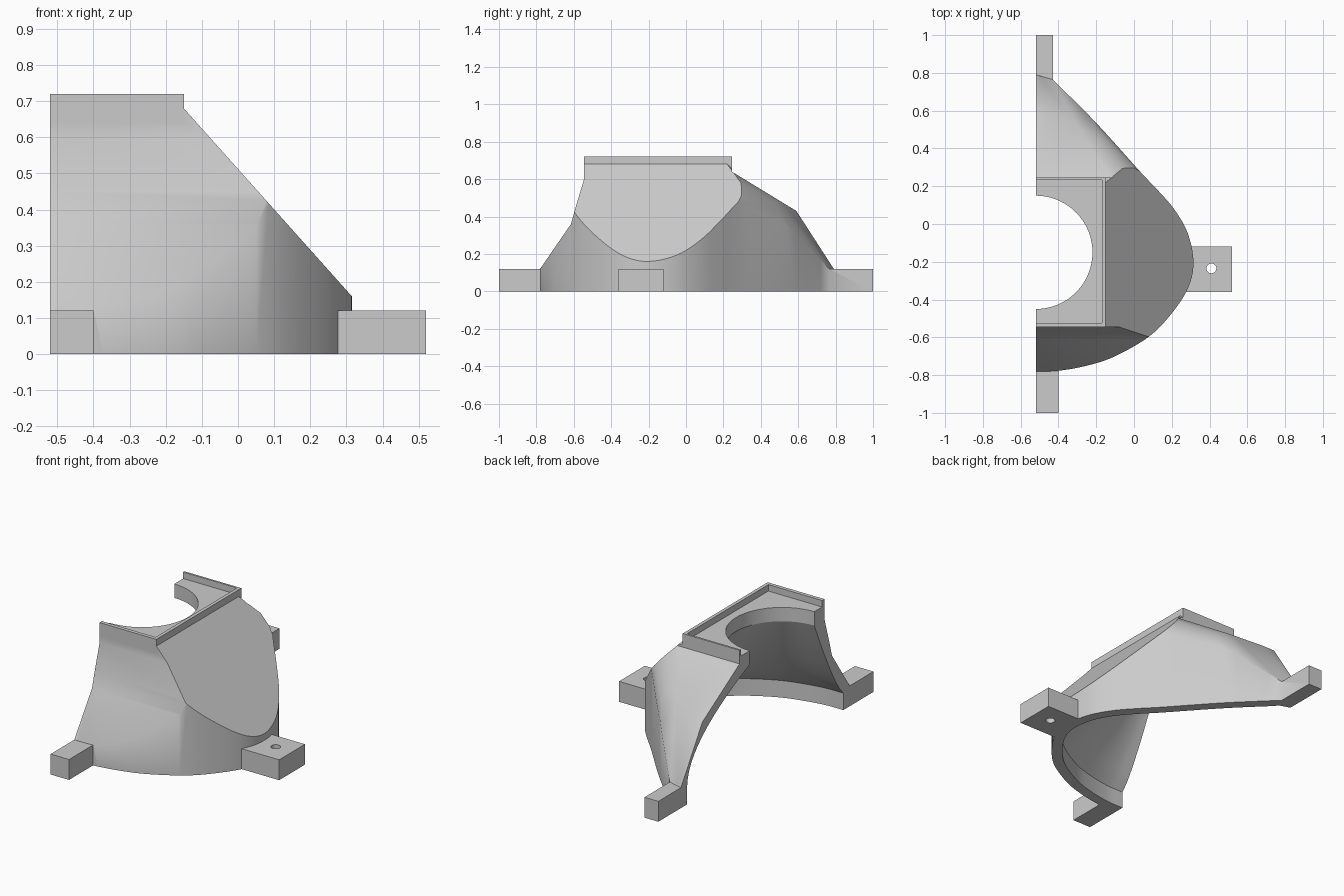
import bpy, bmesh, math
from mathutils import Vector

cube = bpy.data.objects.get("Cube")
if cube:
    bpy.data.objects.remove(cube)

grey = bpy.data.materials.new("plain_grey")
grey.use_nodes = True
grey.diffuse_color = (0.6, 0.6, 0.6, 1)
grey.node_tree.nodes["Principled BSDF"].inputs["Base Color"].default_value = (0.6, 0.6, 0.6, 1)


def to_object(bm, name):
    bmesh.ops.recalc_face_normals(bm, faces=bm.faces)
    mesh = bpy.data.meshes.new(name)
    bm.to_mesh(mesh)
    bm.free()
    mesh.materials.append(grey)
    obj = bpy.data.objects.new(name, mesh)
    bpy.context.collection.objects.link(obj)
    return obj


def loft(rings):
    """Closed solid skinned over matching outlines of 3D points."""
    bm = bmesh.new()
    rows = [[bm.verts.new(p) for p in ring] for ring in rings]
    count = len(rows[0])
    for low, high in zip(rows, rows[1:]):
        for i in range(count):
            j = (i + 1) % count
            bm.faces.new((low[i], low[j], high[j], high[i]))
    bm.faces.new(rows[0][::-1])
    bm.faces.new(rows[-1])
    return bm


def prism(points, offset):
    return loft([[Vector(p) for p in points], [Vector(p) + Vector(offset) for p in points]])


def box(name, x, y, z):
    outline = [(x[0], y[0], z[0]), (x[1], y[0], z[0]), (x[1], y[1], z[0]), (x[0], y[1], z[0])]
    return to_object(prism(outline, (0, 0, z[1] - z[0])), name)


def cylinder(name, x, y, z, radius, sides):
    ring = [(x + radius * math.cos(math.tau * i / sides),
             y + radius * math.sin(math.tau * i / sides), z[0]) for i in range(sides)]
    return to_object(prism(ring, (0, 0, z[1] - z[0])), name)


def combine(target, tool, operation):
    mod = target.modifiers.new(operation, 'BOOLEAN')
    mod.operation = operation
    mod.solver = 'EXACT'
    mod.object = tool
    bpy.context.view_layer.objects.active = target
    bpy.ops.object.modifier_apply(modifier=mod.name)
    bpy.data.objects.remove(tool)


def spline(points, steps):
    """Smooth curve through the points."""
    pts = [Vector(p) for p in points]
    pts = [2 * pts[0] - pts[1]] + pts + [2 * pts[-1] - pts[-2]]
    out = []
    for a, b, c, d in zip(pts, pts[1:], pts[2:], pts[3:]):
        for i in range(steps):
            t = i / steps
            out.append(0.5 * (2 * b + (c - a) * t + (2 * a - 5 * b + 4 * c - d) * t * t
                              + (3 * b - a - 3 * c + d) * t ** 3))
    return out + [pts[-2]]


def inset_curve(curve, depth):
    out = []
    for i, p in enumerate(curve):
        t = (curve[min(i + 1, len(curve) - 1)] - curve[max(i - 1, 0)]).normalized()
        out.append(p + depth * Vector((-t.y, t.x)))
    out[0].x = out[-1].x = CENTRE.x
    return out


CENTRE = Vector((-0.52, -0.15))
LIP, PLATE = 0.1, 0.6
# Sloping cuts, each a point and an outward normal: the side slope, then the rounded back edge
CUTS = [(Vector((-0.15, 0, 0.68)), Vector((0.52, 0, 0.465)).normalized()),
        (Vector((-0.08, 0.28, 0.6)), Vector((0.27, 0.62, 0.7)).normalized()),
        (Vector((0.03, 0.28, 0.505)), Vector((0.372, 0.5, 0.35)).normalized()),
        (Vector((0.015, 0.29, 0.49)), Vector((0.65, 0.71, 0.25)).normalized()),
        (Vector((-0.2, 0.535, 0.37)), Vector((0.227, 0.598, 0.34)).normalized())]

plan = spline([(-0.52, -0.78), (-0.4, -0.777), (-0.25, -0.75), (-0.1, -0.7), (0.085, -0.592),
               (0.21, -0.46), (0.29, -0.33), (0.315, -0.2), (0.285, -0.05), (0.215, 0.075),
               (0.125, 0.18), (0.03, 0.28), (-0.2, 0.535), (-0.43, 0.765)], 5)
plan.append(Vector((-0.52, 0.79)))

# Outer hood: upright wall trimmed by the slopes, then by the side profile
shell = prism([(p.x, p.y, 0) for p in plan], (0, 0, 0.9))
for point, normal in CUTS:
    bmesh.ops.bisect_plane(shell, geom=shell.verts[:] + shell.edges[:] + shell.faces[:],
                           plane_co=point, plane_no=normal, clear_outer=True)
    bmesh.ops.holes_fill(shell, edges=[e for e in shell.edges if e.is_boundary])
body = to_object(shell, "half_hood")
profile = [(-0.9, -0.2), (-0.9, 0.12), (-0.78, 0.12), (-0.615, 0.36), (-0.59, 0.45),
           (-0.545, 0.6), (-0.545, 0.7), (0.245, 0.7), (0.245, 0.64), (0.59, 0.43),
           (0.79, 0.12), (0.9, 0.12), (0.9, -0.2)]
combine(body, to_object(prism([(-1, y, z) for y, z in profile], (2, 0, 0)), "side_profile"),
        'INTERSECT')

# Top flange and mounting feet
combine(body, box("flange", (-0.52, -0.15), (-0.545, 0.245), (0.64, 0.72)), 'UNION')
for name, x, y in (("front_foot", (-0.52, -0.4), (-1, -0.7)),
                   ("back_foot", (-0.52, -0.43), (0.68, 1)),
                   ("side_foot", (0.15, 0.52), (-0.36, -0.12))):
    combine(body, box(name, x, y, (0, 0.12)), 'UNION')

# Hollow inside: upright lip at the base, curving in to the round outlet
base = inset_curve(plan, 0.06)


def hollow_ring(t, z):
    ring = []
    for p in base:
        direction = (p - CENTRE).normalized()
        power = max(0.8, 2 ** direction.y)
        q = p.lerp(CENTRE + 0.3 * direction, t ** power)
        ring.append(Vector((q.x, q.y, z)))
    back = Vector((0.1, 0, 0))
    return [ring[0] - back] + ring + [ring[-1] - back]


steps = 12
rings = [hollow_ring(0, -0.1)]
rings += [hollow_ring(i / steps, LIP + (PLATE - LIP) * i / steps) for i in range(steps + 1)]
rings.append(hollow_ring(1, 0.9))
combine(body, to_object(loft(rings), "hollow"), 'DIFFERENCE')

# Shallow recess inside the rim, screw hole
combine(body, box("recess", (-0.7, -0.17), (-0.523, 0.233), (0.682, 0.9)), 'DIFFERENCE')
combine(body, cylinder("screw_hole", 0.41, -0.235, (-0.1, 0.3), 0.026, 24), 'DIFFERENCE')

# Soft shading, with crisp borders on the side slope, the lip and the outlet
bpy.ops.object.select_all(action='DESELECT')
body.select_set(True)
bpy.context.view_layer.objects.active = body
bpy.ops.object.shade_smooth_by_angle(angle=math.radians(50))
bm = bmesh.new()
bm.from_mesh(body.data)
for edge in bm.edges:
    on_slope = [f.normal.dot(CUTS[0][1]) > 0.999 for f in edge.link_faces]
    on_lip = all(abs(v.co.z - LIP) < 0.001 for v in edge.verts)
    on_outlet = all(abs(v.co.z - PLATE) < 0.001 and (v.co.xy - CENTRE).length < 0.31
                    for v in edge.verts)
    if any(on_slope) and not all(on_slope) or on_lip or on_outlet:
        edge.smooth = False
bm.to_mesh(body.data)
bm.free()
